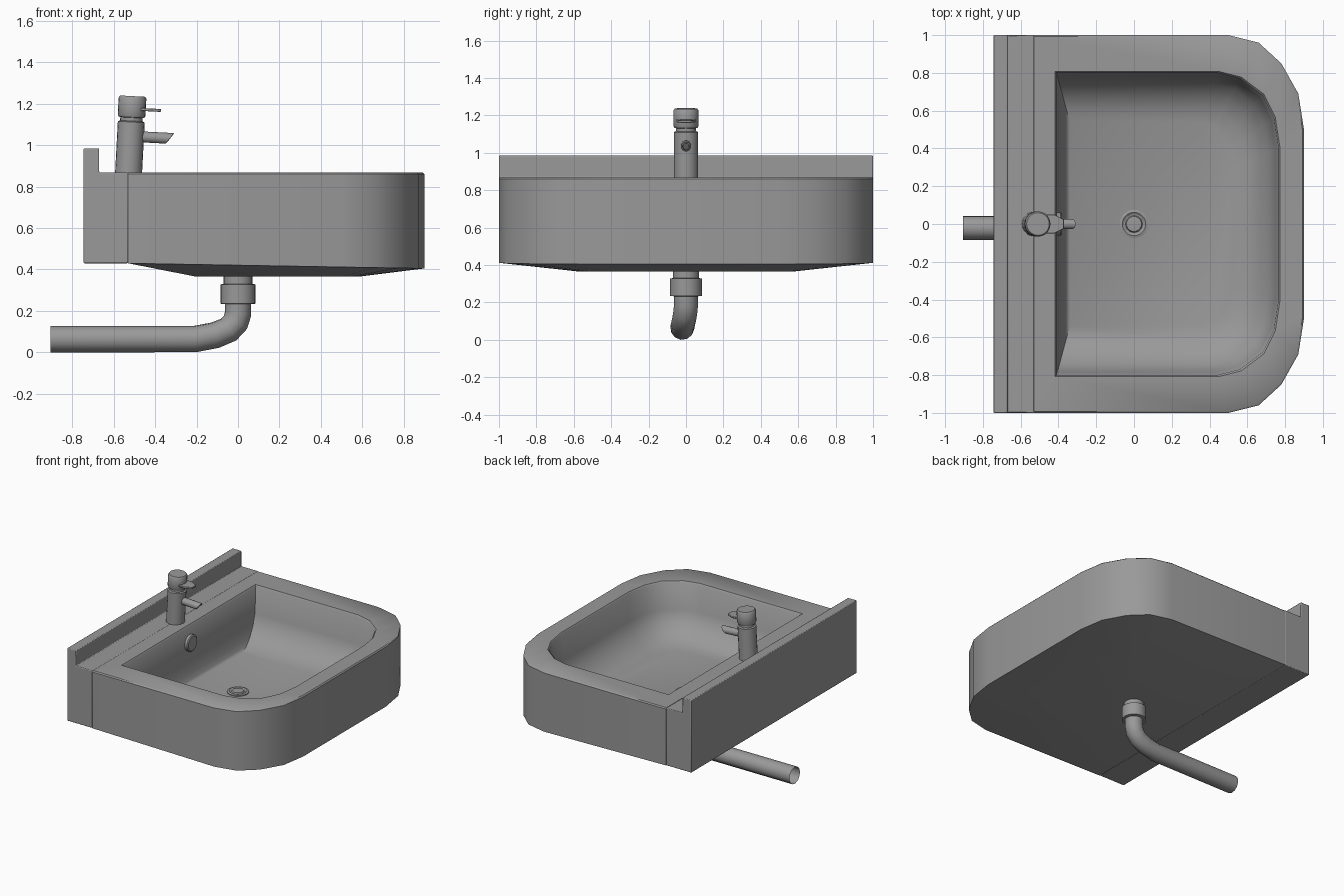
import bpy, bmesh, math
from mathutils import Matrix, Vector

cube = bpy.data.objects.get("Cube")
if cube:
    bpy.data.objects.remove(cube, do_unlink=True)

grey = bpy.data.materials.new("grey ceramic")
grey.use_nodes = True
colour = (0.32, 0.32, 0.32, 1)
grey.diffuse_color = colour
grey.node_tree.nodes["Principled BSDF"].inputs["Base Color"].default_value = colour


def finish(obj, angle=35):
    obj.data.materials.clear()
    obj.data.materials.append(grey)
    bpy.ops.object.select_all(action="DESELECT")
    obj.select_set(True)
    bpy.context.view_layer.objects.active = obj
    bpy.ops.object.shade_smooth_by_angle(angle=math.radians(angle))
    return obj


def skin(name, loops, matrix=Matrix(), caps=True, angle=35, bevel=0):
    """Bridge closed loops of equal size into one surface."""
    bm = bmesh.new()
    rings = [[bm.verts.new(p) for p in loop] for loop in loops]
    n = len(rings[0])
    for a, b in zip(rings, rings[1:]):
        for i in range(n):
            j = (i + 1) % n
            bm.faces.new((a[i], a[j], b[j], b[i]))
    if caps:
        bm.faces.new(rings[0])
        bm.faces.new(rings[-1])
    bmesh.ops.recalc_face_normals(bm, faces=bm.faces)
    mesh = bpy.data.meshes.new(name)
    bm.to_mesh(mesh)
    bm.free()
    obj = bpy.data.objects.new(name, mesh)
    bpy.context.collection.objects.link(obj)
    obj.matrix_world = matrix
    if bevel:
        mod = obj.modifiers.new("soft edges", "BEVEL")
        mod.width, mod.segments = bevel, 2
    return finish(obj, angle)


def lathe(name, profile, matrix=Matrix(), sides=20):
    turns = [2 * math.pi * i / sides for i in range(sides)]
    return skin(name, [[(r * math.cos(t), r * math.sin(t), z) for t in turns]
                       for r, z in profile], matrix)


def mirrored(half):
    """Complete a half outline, given from back to front, across y = 0."""
    return half + [(x, -y) for x, y in reversed(half)]


def at(outline, z):
    return [(x, y, z) for x, y in outline]


# Outlines of the basin
TOP, BACK = 0.868, -0.53
outer = mirrored([(BACK, 1), (0.5, 1), (0.66, 0.96), (0.78, 0.85), (0.87, 0.69), (0.9, 0.5)])
edge = [(x if x == BACK else x - 0.008, y * 0.992) for x, y in outer]
opening = mirrored([(-0.41, 0.8), (0.44, 0.8), (0.56, 0.77), (0.68, 0.68), (0.74, 0.56), (0.765, 0.4)])
floor = mirrored([(-0.34, 0.54), (0.36, 0.54), (0.43, 0.52), (0.48, 0.46), (0.51, 0.39), (0.52, 0.3)])
under = mirrored([(-0.2, 0.57), (0.46, 0.57), (0.5, 0.55), (0.54, 0.5), (0.57, 0.42), (0.58, 0.33)])


def blend(t):
    return [(a + (c - a) * t, b + (d - b) * t) for (a, b), (c, d) in zip(opening, floor)]


lip = [(x + (0.008 if x > 0 else -0.008), y * 1.01) for x, y in opening]
bowl = [(0, TOP - 0.01), (0.06, 0.66), (0.22, 0.58), (0.45, 0.52), (0.7, 0.485), (1, 0.468)]
skin("basin",
     [at(under, 0.365),
      [(x, y, 0.43 - 0.025 * (x - BACK) / (0.9 - BACK)) for x, y in outer],
      at(outer, TOP - 0.008), at(edge, TOP), at(lip, TOP)]
     + [at(blend(t), z) for t, z in bowl], angle=40)

# Deck with upstand along the back
profile = [(-0.745, 0.43), (BACK, 0.43), (BACK, TOP), (-0.67, TOP), (-0.67, 0.985), (-0.745, 0.985)]
skin("back_deck", [[(x, y, z) for x, z in profile] for y in (-1, 1)], bevel=0.005)

# Drain and overflow
lathe("drain", [(0.076, 0.46), (0.076, 0.474), (0.062, 0.478), (0.052, 0.471),
                (0.045, 0.471), (0.04, 0.48), (0.015, 0.482)])
lathe("overflow_cover", [(0.062, -0.01), (0.062, 0.012), (0.054, 0.018)],
      Matrix.Translation((-0.4, 0, 0.736)) @ Matrix.Rotation(math.pi / 2, 4, "Y"))

# Waste fitting and pipe
lathe("waste_fitting", [(0.07, 0.37), (0.07, 0.33), (0.085, 0.328),
                        (0.085, 0.235), (0.066, 0.233)])
path = [(0, 0, 0.24), (0, 0, 0.185), (-0.012, -0.004, 0.145), (-0.045, -0.01, 0.11),
        (-0.11, -0.016, 0.083), (-0.21, -0.02, 0.064), (-0.905, -0.02, 0.064)]
curve = bpy.data.curves.new("waste_pipe", "CURVE")
curve.dimensions = "3D"
curve.bevel_depth, curve.bevel_resolution = 0.064, 4
spline = curve.splines.new("POLY")
spline.points.add(len(path) - 1)
for point, co in zip(spline.points, path):
    point.co = (*co, 1)
pipe = bpy.data.objects.new("waste_pipe", curve)
bpy.context.collection.objects.link(pipe)
bpy.ops.object.select_all(action="DESELECT")
pipe.select_set(True)
bpy.context.view_layer.objects.active = pipe
bpy.ops.object.convert(target="MESH")
finish(bpy.context.view_layer.objects.active, 45)

# Tap, leaning slightly forward
lean = Matrix.Translation((-0.528, 0, TOP - 0.003)) @ Matrix.Rotation(math.radians(3), 4, "Y")
lathe("tap_body", [(0.065, 0), (0.065, 0.247), (0.054, 0.252), (0.054, 0.268), (0.062, 0.27),
                   (0.067, 0.28), (0.067, 0.362), (0.06, 0.372)], lean)


def spout_ring(radius, x, slant=0):
    turns = [2 * math.pi * i / 14 for i in range(14)]
    return [(x + slant * radius * math.sin(t), radius * math.cos(t),
             0.178 + radius * math.sin(t)) for t in turns]


skin("tap_spout", [spout_ring(0.027, 0.05), spout_ring(0.027, 0.19, 0.7),
                   spout_ring(0.018, 0.192, 0.7), spout_ring(0.016, 0.17, 0.7)], lean)

# Lever plate under the tap head
lever = [(0.03, 0.05), (0.09, 0.05), (0.14, 0.025), (0.14, -0.025), (0.09, -0.05), (0.03, -0.05)]
skin("tap_lever", [at(lever, z) for z in (0.303, 0.317)], lean, bevel=0.003)
